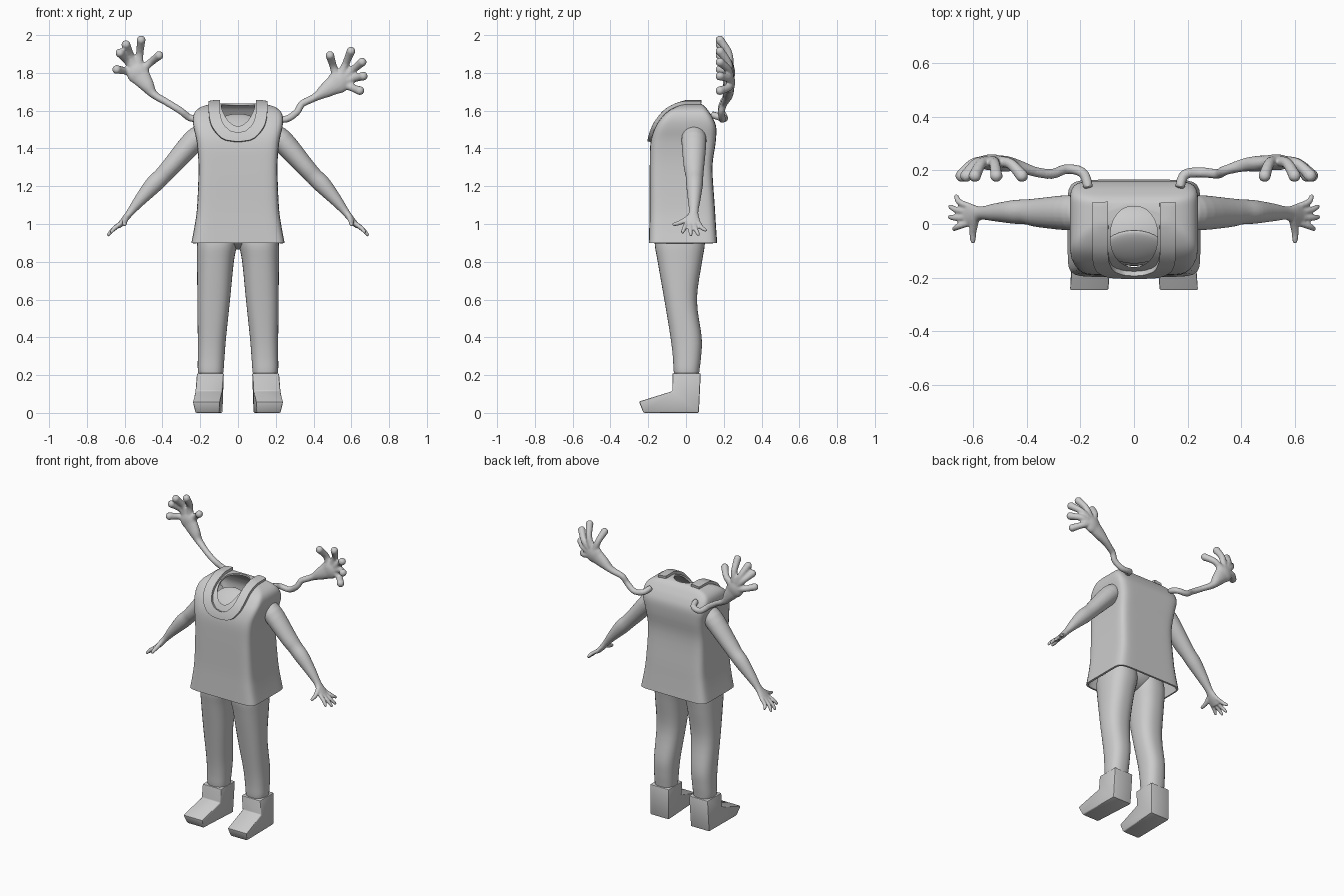
import bpy, bmesh
from math import pi, sin, cos, radians
from mathutils import Vector, Matrix
from mathutils.bvhtree import BVHTree

if "Cube" in bpy.data.objects:
    bpy.data.objects.remove(bpy.data.objects["Cube"])


def spline(pts, n):
    """Catmull-Rom interpolation of tuples of any length."""
    out = []
    for i in range(len(pts) - 1):
        a, b, c, d = (pts[max(0, min(len(pts) - 1, i + k))] for k in (-1, 0, 1, 2))
        for j in range(n):
            t = j / n
            out.append(tuple(0.5 * (2 * q + (r - p) * t + (2 * p - 5 * q + 4 * r - s) * t * t
                                    + (3 * q - p - 3 * r + s) * t ** 3)
                             for p, q, r, s in zip(a, b, c, d)))
    out.append(tuple(pts[-1]))
    return out


def loft(bm, rings, cap_start=True, cap_end=True):
    vs = [[bm.verts.new(p) for p in r] for r in rings]
    n = len(vs[0])
    for a, b in zip(vs, vs[1:]):
        for i in range(n):
            bm.faces.new((a[i], a[(i + 1) % n], b[(i + 1) % n], b[i]))
    if cap_start:
        bm.faces.new(vs[0][::-1])
    if cap_end:
        bm.faces.new(vs[-1])


def oval(z, cx, rx, cy, ry, n=2.0, seg=32):
    """Horizontal superellipse ring."""
    pts = []
    for i in range(seg):
        c, s = cos(2 * pi * (i + .5) / seg), sin(2 * pi * (i + .5) / seg)
        f = (abs(c) ** n + abs(s) ** n) ** (-1 / n)
        pts.append((cx + rx * c * f, cy + ry * s * f, z))
    return pts


def tube(bm, pts, ref=(0, 1, 0), n=4, seg=16):
    """Tube through (x, y, z, radius along ref, other radius)."""
    path = spline(pts, n)
    pos = [Vector(p[:3]) for p in path]
    rings = []
    for i, p in enumerate(path):
        t = (pos[min(i + 1, len(pos) - 1)] - pos[max(i - 1, 0)]).normalized()
        u = Vector(ref)
        u = (u - t * u.dot(t)).normalized()
        v = t.cross(u)
        rings.append([pos[i] + u * p[3] * cos(2 * pi * k / seg) + v * p[4] * sin(2 * pi * k / seg)
                      for k in range(seg)])
    loft(bm, rings)


def ball(bm, c, s, rot=0):
    m = Matrix.Translation(c) @ Matrix.Rotation(rot, 4, 'X') @ Matrix.Diagonal((*s, 1))
    bmesh.ops.create_uvsphere(bm, u_segments=24, v_segments=16, radius=1, matrix=m)


def make(name, bm):
    bmesh.ops.recalc_face_normals(bm, faces=bm.faces)
    me = bpy.data.meshes.new(name)
    bm.to_mesh(me)
    bm.free()
    ob = bpy.data.objects.new(name, me)
    bpy.context.collection.objects.link(ob)
    return ob


def finish(ob, angle=35):
    """Apply the modifiers and shade smooth."""
    bpy.ops.object.select_all(action='DESELECT')
    bpy.context.view_layer.objects.active = ob
    ob.select_set(True)
    bpy.ops.object.convert(target='MESH')
    bpy.ops.object.shade_smooth_by_angle(angle=radians(angle))


def fuse(ob, voxel):
    m = ob.modifiers.new("fuse", 'REMESH')
    m.mode = 'VOXEL'
    m.voxel_size = voxel
    m = ob.modifiers.new("soften", 'SMOOTH')
    m.factor, m.iterations = 0.5, 4
    finish(ob, 80)


# Tunic: z, half width, front y, back y
tunic_shape = [(.90, .247, -.197, .165), (1.0, .228, -.194, .158), (1.1, .216, -.192, .152),
               (1.3, .209, -.192, .14), (1.43, .218, -.188, .157), (1.51, .235, -.164, .16),
               (1.56, .238, -.132, .143), (1.597, .225, -.096, .12), (1.622, .19, -.05, .1),
               (1.638, .13, 0, .078)]
bm = bmesh.new()
loft(bm, [oval(z, 0, w, (f + b) / 2, (b - f) / 2, 9, 96) for z, w, f, b in spline(tunic_shape, 4)],
     cap_start=False)
bmesh.ops.recalc_face_normals(bm, faces=bm.faces)
surface = BVHTree.FromBMesh(bm)
tunic = make("tunic", bm)
m = tunic.modifiers.new("thickness", 'SOLIDIFY')
m.thickness, m.offset = .012, -1

# Neck opening
bm = bmesh.new()
loft(bm, [oval(z, 0, .088, -.047, .113, 2.2, 48) for z in (1.45, 1.8)])
cutter = make("neck_cutter", bm)
cutter.hide_render = True
m = tunic.modifiers.new("neck", 'BOOLEAN')
m.object, m.operation, m.solver = cutter, 'DIFFERENCE', 'EXACT'
finish(tunic)
bpy.data.objects.remove(cutter)

# Collar band laid on the tunic surface
profile = spline([(.08, 1.645), (0, 1.64), (-.1, 1.6), (-.165, 1.51), (-.19, 1.435)], 20)


def collar_point(u, w, length, straight=.2):
    a = abs(u)
    if a > .5:
        x, s = w, straight * (1 - a) * 2
    else:
        x, s = w * sin(a * pi), straight + (length - straight) * cos(a * pi)
    y, z = profile[0] if s <= 0 else profile[min(len(profile) - 1, round(s / .38 * (len(profile) - 1)))]
    co, no, _, _ = surface.find_nearest(Vector((x if u > 0 else -x, y, z)))
    return co + no * .009


bm = bmesh.new()
rows = []
for i in range(61):
    u = -1 + i / 30
    rows.append([bm.verts.new(collar_point(u, .096 + .059 * k / 4, .318 + .062 * k / 4)) for k in range(5)])
for a, b in zip(rows, rows[1:]):
    for k in range(4):
        bm.faces.new((a[k], a[k + 1], b[k + 1], b[k]))
collar = make("collar", bm)
m = collar.modifiers.new("thickness", 'SOLIDIFY')
m.thickness, m.offset = .018, 0
finish(collar, 40)

# Chest seen inside the neck opening
bm = bmesh.new()
ball(bm, (0, -.085, 1.53), (.11, .08, .02), radians(40))
finish(make("chest", bm))

# Hips
bm = bmesh.new()
ball(bm, (0, -.032, .97), (.2, .125, .105))
finish(make("hips", bm))

# Legs: z, inner x, outer x, front y, back y
leg_shape = [(1.0, .005, .2, -.15, .09), (.9, .004, .216, -.165, .1), (.8, .022, .217, -.15, .085),
             (.6, .042, .215, -.115, .058), (.4, .063, .213, -.082, .083), (.3, .071, .213, -.07, .08),
             (.23, .076, .213, -.066, .072), (.2, .08, .208, -.062, .068)]
# Boots: y, z, inner x, outer x
boot_shape = [(.068, 0, .082, .222), (.078, .21, .075, .217), (-.072, .21, .075, .217),
              (-.072, .115, .083, .225), (-.249, .06, .095, .24), (-.225, 0, .1, .225)]
# Arm: x, y, z, radius in y, other radius
arm_path = [(.17, .04, 1.49, .05, .045), (.23, .042, 1.445, .066, .06), (.35, .042, 1.31, .055, .05),
            (.40, .045, 1.255, .047, .046), (.45, .045, 1.205, .044, .046), (.52, .043, 1.125, .033, .032),
            (.572, .04, 1.06, .025, .02), (.605, .034, 1.018, .042, .017), (.635, .034, .985, .036, .013)]
finger_tips = [(.662, .102, .968), (.684, .065, .945), (.686, .026, .943), (.67, -.018, .958)]

for s, side in ((1, "right"), (-1, "left")):
    bm = bmesh.new()
    loft(bm, [oval(z, s * (a + b) / 2, (b - a) / 2, (f + k) / 2, (k - f) / 2, 2.5)
              for z, a, b, f, k in spline(leg_shape, 4)])
    finish(make(side + "_leg", bm))

    bm = bmesh.new()
    loft(bm, [[(s * p[i], p[0], p[1]) for p in boot_shape] for i in (2, 3)])
    boot = make(side + "_boot", bm)
    m = boot.modifiers.new("edges", 'BEVEL')
    m.width, m.segments = .007, 2
    finish(boot, 40)

    bm = bmesh.new()
    tube(bm, [(s * p[0], *p[1:]) for p in arm_path], seg=24)
    for i, (x, y, z) in enumerate(finger_tips):
        tube(bm, [(s * .61, .065 - i * .02, 1.01, .012, .012),
                  (s * (x + .638) / 2, (y + .06 - i * .02) / 2, (z + .997) / 2, .012, .012),
                  (s * x, y, z, .009, .009)])
        ball(bm, (s * x, y, z), (.009,) * 3)
    tube(bm, [(s * .59, .025, 1.04, .016, .016), (s * .6, -.025, 1.01, .013, .014),
              (s * .6, -.063, .998, .01, .01)], ref=(0, 0, 1))
    ball(bm, (s * .6, -.063, .998), (.01,) * 3)
    fuse(make(side + "_arm", bm), .005)

# Extra hands on wavy stalks behind the shoulders
stalks = {
    "right": ([(.17, .135, 1.58), (.19, .185, 1.562), (.255, .192, 1.555), (.312, .187, 1.593),
               (.34, .2, 1.637), (.41, .22, 1.672)], (.53, .23, 1.75),
              [(.487, 1.892), (.598, 1.915), (.657, 1.857), (.663, 1.783), (.645, 1.706)]),
    "left": ([(-.17, .135, 1.58), (-.19, .19, 1.565), (-.25, .205, 1.56), (-.305, .187, 1.6),
              (-.37, .195, 1.64), (-.445, .22, 1.685)], (-.53, .23, 1.8),
             [(-.418, 1.892), (-.513, 1.974), (-.593, 1.95), (-.625, 1.905), (-.642, 1.818)]),
}
for side, (path, palm, tips) in stalks.items():
    bm = bmesh.new()
    c = Vector(palm)
    tube(bm, [(*p, .019, .019) for p in path], ref=(0, 0, 1), n=6)
    mid = Vector(path[-1]).lerp(c, .45)
    tube(bm, [(*path[-2], .018, .018), (*path[-1], .025, .022), (*mid, .03, .04), (*c, .028, .058)])
    ball(bm, c, (.06, .03, .06))
    for x, z in tips:
        tip = Vector((x, .18, z))
        a, b = c.lerp(tip, .25), c.lerp(tip, .62)
        a.y, b.y = .232, .225
        tube(bm, [(*a, .022, .023), (*b, .02, .02), (*tip, .023, .023)])
        ball(bm, tip, (.024,) * 3)
    fuse(make(side + "_stalk_hand", bm), .007)
